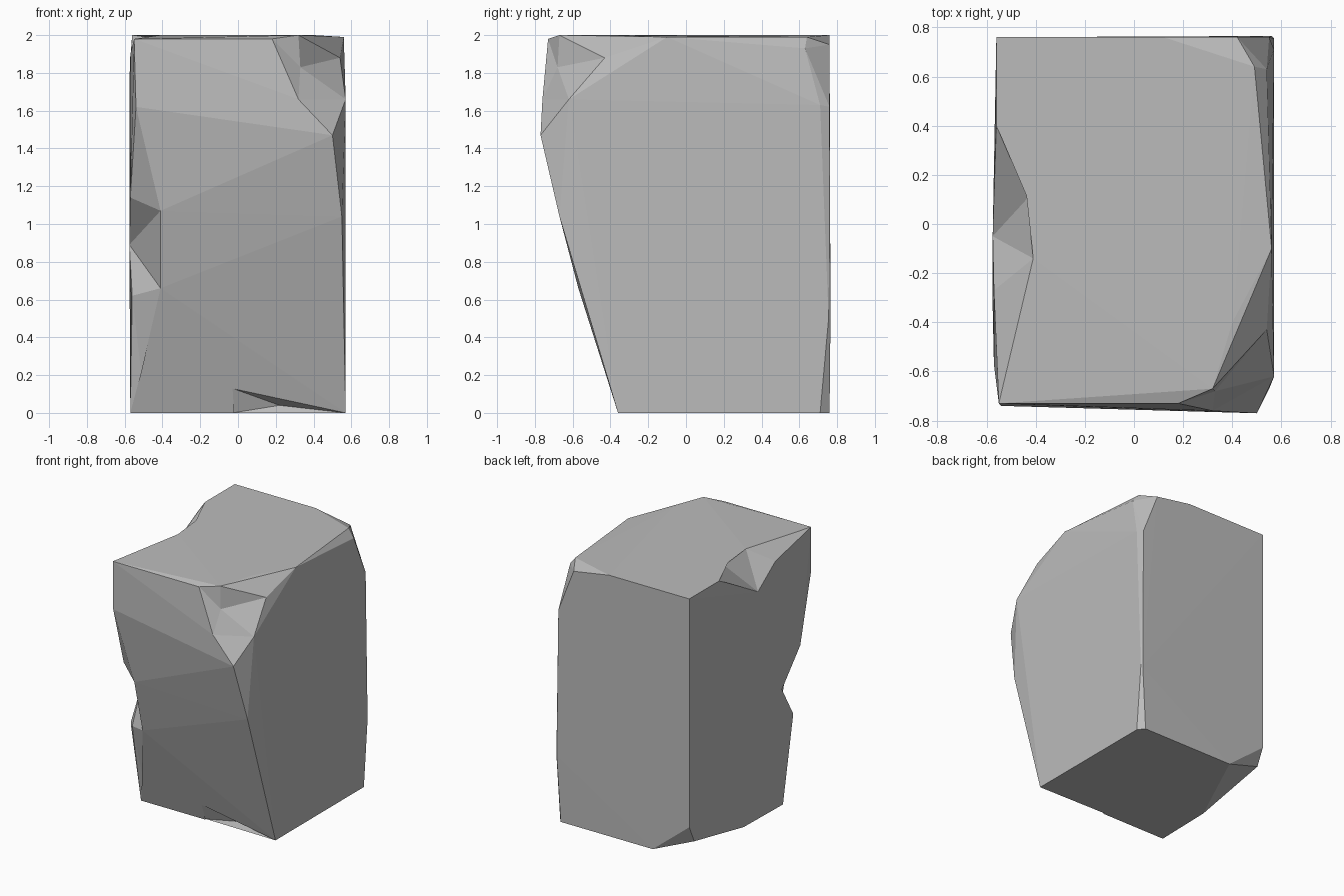
import bpy
import bmesh

cube = bpy.data.objects.get("Cube")
if cube:
    bpy.data.objects.remove(cube, do_unlink=True)


def make_material(name, colour):
    material = bpy.data.materials.new(name)
    material.use_nodes = True
    material.diffuse_color = colour
    material.node_tree.nodes["Principled BSDF"].inputs["Base Color"].default_value = colour
    return material


def make_object(name, bm):
    mesh = bpy.data.meshes.new(name)
    bm.to_mesh(mesh)
    bm.free()
    obj = bpy.data.objects.new(name, mesh)
    bpy.context.scene.collection.objects.link(obj)
    return obj


def make_hull(name, points):
    """Faceted convex block wrapped around the given corners."""
    bm = bmesh.new()
    for point in points:
        bm.verts.new(point)
    result = bmesh.ops.convex_hull(bm, input=bm.verts[:])
    spare = {g for g in result["geom_interior"] + result["geom_unused"]
             if isinstance(g, bmesh.types.BMVert)}
    bmesh.ops.delete(bm, geom=list(spare), context="VERTS")
    bmesh.ops.recalc_face_normals(bm, faces=bm.faces[:])
    return make_object(name, bm)


def make_cutter(name, corners, triangles, apex):
    """Closed cone: a broken surface whose rim is joined to an outside apex."""
    bm = bmesh.new()
    verts = {key: bm.verts.new(co) for key, co in corners.items()}
    for tri in triangles.split():
        bm.faces.new([verts[key] for key in tri])
    tip = bm.verts.new(apex)
    rim = [edge for edge in bm.edges if edge.is_boundary]
    for edge in rim:
        bm.faces.new([*edge.verts, tip])
    bmesh.ops.recalc_face_normals(bm, faces=bm.faces[:])
    obj = make_object(name, bm)
    obj.hide_render = True
    obj.hide_viewport = False
    return obj


# Break along the front right-hand edge
edge_notch = dict(
    a=(-.54, -.74, 1.62), b=(-.41, -.67, 1.07), c=(-.41, -.57, .66),
    d=(-.51, -.415, .19), e=(-.57, -.36, 0), g=(-.56, -.48, .62),
    h=(-.575, -.34, .89), i=(-.57, -.57, 1.14))

# Break in the top side edge
top_notch = dict(
    j=(-.56, .4, 2), k=(-.41, .13, 1.98), l=(-.575, -.05, 1.75),
    m=(-.57, -.27, 1.9), n=(-.41, -.14, 2), o=(-.55, -.73, 1.98))

# Chipped upper front corner, with x as its sunken middle
corner_chip = dict(
    a=(.18, -.73, 1.98), b=(.32, -.76, 1.66), c=(.5, -.77, 1.47),
    d=(.57, -.62, 1.66), e=(.54, -.43, 1.88), g=(.32, -.67, 2),
    x=(.33, -.68, 1.83))

# Shallow undercut at the front foot
foot_chip = dict(
    p=(-.03, -.4, .13), q=(.57, -.36, 0), r=(.22, -.33, .04), s=(-.03, -.35, 0))

# Main corners of the block: foot, back and top
block = [
    (.57, .71, 0), (.53, .76, 0), (-.25, .76, 0), (-.56, .1, 0),
    (-.56, .7, .12), (-.56, .76, .25), (.57, .755, .5), (.56, .765, .5),
    (.57, .71, 1.63), (.55, .76, 1.62), (.54, .63, 1.93), (.42, .76, 1.95),
    (.49, .64, 1.99), (.12, .76, 2), (-.56, .76, 2), (.56, -.1, 1.99),
    (.4, -.4, 2), (.55, -.67, 1.04)]
for group in (edge_notch, top_notch, corner_chip, foot_chip):
    block += group.values()

stone = make_hull("stone_block", block)

# Carve the breaks
cutters = [
    make_cutter("edge_notch_cutter", edge_notch, "abi bih bch chg cdg dge", (-.85, -.95, .9)),
    make_cutter("top_notch_cutter", top_notch, "jkl kln lnm mno", (-.85, -.1, 2.3)),
    make_cutter("corner_chip_cutter", corner_chip, "abx bcd bdx dex egx gax", (.75, -1, 2.15)),
    make_cutter("foot_chip_cutter", foot_chip, "pqr prs sqr", (.25, -.6, -.15)),
]
for cutter in cutters:
    modifier = stone.modifiers.new(cutter.name, "BOOLEAN")
    modifier.operation = "DIFFERENCE"
    modifier.solver = "EXACT"
    modifier.object = cutter

# Bake the carving and drop the cutters
bpy.context.view_layer.update()
graph = bpy.context.evaluated_depsgraph_get()
carved = bpy.data.meshes.new_from_object(stone.evaluated_get(graph))
stone.modifiers.clear()
stone.data = carved
for cutter in cutters:
    bpy.data.objects.remove(cutter, do_unlink=True)

# Flat facets in plain grey stone
carved.materials.clear()
carved.materials.append(make_material("grey_stone", (.5, .5, .5, 1)))
for face in carved.polygons:
    face.use_smooth = False
    face.material_index = 0
